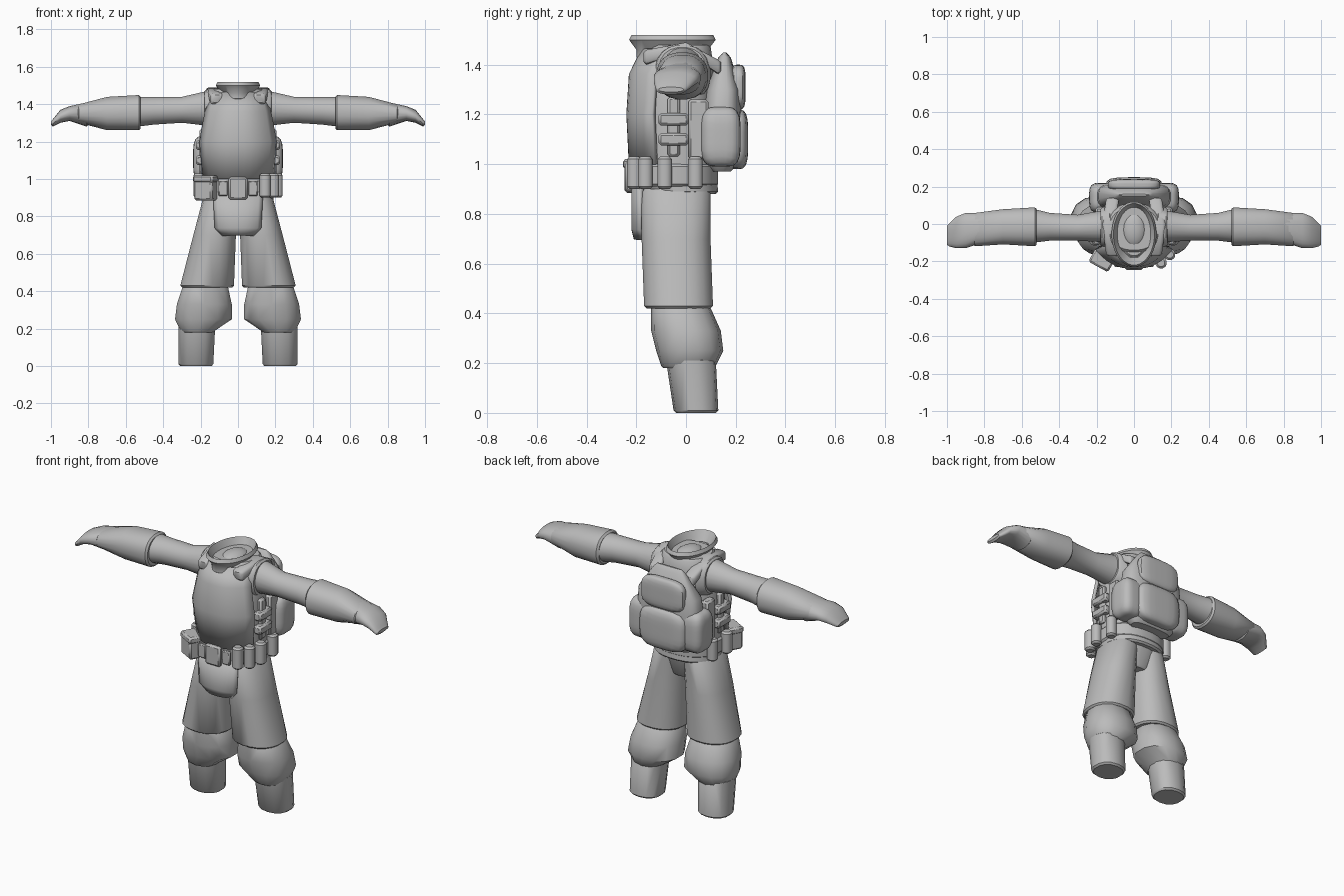
import bpy, bmesh, math
from mathutils import Matrix, Vector

cube = bpy.data.objects.get("Cube")
if cube:
    bpy.data.objects.remove(cube, do_unlink=True)

grey = bpy.data.materials.new("plain_grey")
grey.use_nodes = True
colour = (.5, .5, .5, 1)
grey.diffuse_color = colour
grey.node_tree.nodes["Principled BSDF"].inputs["Base Color"].default_value = colour


def finish(name, bm, sharp_angle=42):
    """Smooth the faces, keep steep edges sharp, and link the object."""
    bmesh.ops.recalc_face_normals(bm, faces=bm.faces)
    for face in bm.faces:
        face.smooth = True
    for edge in bm.edges:
        edge.smooth = edge.calc_face_angle(0) < math.radians(sharp_angle)
    mesh = bpy.data.meshes.new(name)
    bm.to_mesh(mesh)
    bm.free()
    mesh.materials.append(grey)
    obj = bpy.data.objects.new(name, mesh)
    bpy.context.collection.objects.link(obj)
    return obj


def pair(builder, name, *shape, **options):
    """Build a part on the model's left and mirror it to the right."""
    left = builder("left_" + name, *shape, **options)
    bm = bmesh.new()
    bm.from_mesh(left.data)
    for vert in bm.verts:
        vert.co.x = -vert.co.x
    finish("right_" + name, bm)


def signed_power(value, exponent):
    return math.copysign(abs(value) ** exponent, value)


def loft(name, axis, rings, sides=20, power=2.3, lip=.01):
    """Skin rounded sections (position, low a, high a, low b, high b), easing both ends."""
    def eased(ring, step):
        pos, a_low, a_high, b_low, b_high = ring
        rim = (pos, a_low + lip, a_high - lip, b_low + lip, b_high - lip)
        return [rim, (pos + step, *ring[1:])]

    first = eased(rings[0], lip)
    last = eased(rings[-1], -lip)
    bm = bmesh.new()
    loops = []
    for pos, a_low, a_high, b_low, b_high in first + rings[1:-1] + last[::-1]:
        loop = []
        for i in range(sides):
            angle = math.tau * (i + .5) / sides
            u = signed_power(math.cos(angle), 2 / power)
            v = signed_power(math.sin(angle), 2 / power)
            a = (a_low + a_high + u * (a_high - a_low)) / 2
            b = (b_low + b_high + v * (b_high - b_low)) / 2
            loop.append(bm.verts.new({"x": (pos, a, b), "y": (a, pos, b), "z": (a, b, pos)}[axis]))
        loops.append(loop)
    for low, high in zip(loops, loops[1:]):
        for i in range(sides):
            j = (i + 1) % sides
            bm.faces.new((low[i], low[j], high[j], high[i]))
    bm.faces.new(loops[0])
    bm.faces.new(loops[-1])
    return finish(name, bm)


def body(name, rings, **options):
    """Upright loft centred on the model: (height, half width, front, back)."""
    full = [(z, -half, half, front, back) for z, half, front, back in rings]
    return loft(name, "z", full, sides=28, **options)


def pillow(name, centre, radii, power=4):
    """Sphere squared off towards a box."""
    bm = bmesh.new()
    bmesh.ops.create_uvsphere(bm, u_segments=24, v_segments=16, radius=1)
    for vert in bm.verts:
        norm = sum(abs(c) ** power for c in vert.co) ** (1 / power)
        vert.co = Vector(centre) + Vector(radii) * Matrix.Identity(3) if norm == 0 else Vector(
            [mid + r * c / norm for mid, r, c in zip(centre, radii, vert.co)])
    return finish(name, bm)


def capsule(name, start, end, start_radius, end_radius):
    """Hull around two balls."""
    bm = bmesh.new()
    for point, radius in ((start, start_radius), (end, end_radius)):
        bmesh.ops.create_uvsphere(bm, u_segments=10, v_segments=6, radius=radius,
                                  matrix=Matrix.Translation(point))
    bmesh.ops.delete(bm, geom=bm.faces[:], context="FACES_KEEP_BOUNDARY")
    bmesh.ops.convex_hull(bm, input=bm.verts)
    return finish(name, bm)


def panel(name, rows, bow, thickness=.02, columns=12):
    """Bowed sheet from rows of (height, half width, front)."""
    bm = bmesh.new()
    grid = []
    for z, half, front in rows:
        spread = [2 * i / columns - 1 for i in range(columns + 1)]
        grid.append([bm.verts.new((s * half, front + bow * abs(s) ** 2.5, z)) for s in spread])
    for low, high in zip(grid, grid[1:]):
        for i in range(columns):
            bm.faces.new((low[i], low[i + 1], high[i + 1], high[i]))
    obj = finish(name, bm)
    solid = obj.modifiers.new("thickness", "SOLIDIFY")
    solid.thickness = thickness
    solid.offset = 0


def block(name, centre, size, turn=0, bevel=.01):
    """Bevelled box turned about the vertical axis."""
    bm = bmesh.new()
    bmesh.ops.create_cube(bm, size=1)
    bmesh.ops.scale(bm, vec=size, verts=bm.verts)
    bmesh.ops.bevel(bm, geom=bm.edges[:], offset=bevel, segments=1, affect="EDGES")
    bmesh.ops.rotate(bm, matrix=Matrix.Rotation(turn, 3, "Z"), verts=bm.verts)
    bmesh.ops.translate(bm, vec=centre, verts=bm.verts)
    return finish(name, bm)


# Torso with the jacket hem, and the hips
body("torso", [(.88, .19, -.18, .13), (1, .19, -.2, .12), (1.2, .19, -.2, .11),
               (1.4, .17, -.19, .11), (1.48, .14, -.15, .1)])
body("hips", [(.76, .1, -.12, .07), (.9, .18, -.18, .1)])

# Collar with a hollow top and a neck stump
body("collar", [(1.42, .1, -.2, .09), (1.46, .09, -.2, .09), (1.5, .12, -.23, .12),
                (1.52, .11, -.22, .11), (1.47, .08, -.18, .08)], power=2)
pillow("neck", (0, -.03, 1.45), (.07, .1, .05), power=2)

# Vest front, hanging flap and belt
panel("vest_front", [(1, .18, -.22), (1.2, .2, -.23), (1.36, .17, -.22), (1.46, .14, -.17)], bow=.1)
panel("groin_flap", [(.7, .08, -.2), (.74, .12, -.21), (.93, .13, -.21)], bow=.03)
body("belt", [(.91, .2, -.22, .13), (1, .2, -.22, .13)])
block("belt_buckle", (0, -.23, .95), (.1, .03, .12))
pair(block, "buckle_strap", (.08, -.22, .95), (.05, .02, .08), bevel=.005)

# Belt pouches: round ones along both sides, a big one at the right front
for i in range(4):
    angle = math.radians(25 * i - 55)
    x = .21 * signed_power(math.cos(angle), .67)
    y = .18 * signed_power(math.sin(angle), .67) - .05
    r = .03
    shape = ("z", [(z, x - r, x + r, y - r, y + r) for z in (.9, 1.03)])
    if i > 1:
        pair(loft, f"round_pouch_{i}", *shape, sides=12)
    else:
        loft(f"front_round_pouch_{i}", *shape, sides=12)
block("large_pouch", (-.17, -.19, .95), (.11, .08, .13), turn=-.5)
block("large_pouch_lid", (-.17, -.19, 1), (.12, .09, .04), turn=-.5)

# Side webbing of the vest
for i in range(2):
    pair(block, f"side_buckle_{i}", (.2, -.05, 1.1 + i * .08), (.05, .12, .05))
pair(block, "side_strap", (.19, -.05, 1.15), (.03, .05, .24))
pair(block, "side_plate", (.18, .05, 1.14), (.05, .08, .24))

# Arms
pair(loft, "shoulder_rim", "x", [(.12, -.13, .1, 1.25, 1.48), (.18, -.12, .09, 1.27, 1.48)])
pair(loft, "sleeve", "x", [(.12, -.1, .08, 1.28, 1.48), (.3, -.09, .05, 1.3, 1.44),
                           (.45, -.09, .06, 1.29, 1.44), (.54, -.1, .08, 1.28, 1.44)], power=2)
pair(loft, "forearm", "x", [(.52, -.12, .09, 1.26, 1.45), (.7, -.11, .08, 1.26, 1.44),
                            (.86, -.12, .06, 1.3, 1.4)])

# Hands with drooping fingers and a thumb
pair(loft, "palm", "x", [(.8, -.1, .06, 1.28, 1.41), (.9, -.13, .06, 1.31, 1.39),
                         (.95, -.13, .04, 1.3, 1.37), (1, -.12, 0, 1.28, 1.32)])
for i in range(4):
    y = i * .04 - .12
    pair(capsule, f"finger_{i}", (.92, y, 1.35), (.98 - i * .01, y, 1.3), .025, .02)
pair(capsule, "thumb", (.82, -.08, 1.3), (.92, -.16, 1.27), .035, .025)

# Legs: wide trouser legs, puffed knees and boots
pair(loft, "trouser_leg", "z", [(.42, .02, .31, -.17, .11), (.7, .01, .24, -.18, .1),
                                (.9, 0, .19, -.18, .1)])
pair(loft, "knee_puff", "z", [(.18, .12, .31, -.1, .12), (.25, .03, .34, -.12, .15),
                              (.33, .03, .33, -.14, .14), (.43, .05, .3, -.14, .1)], sides=14)
pair(loft, "boot", "z", [(0, .13, .32, -.05, .13), (.22, .12, .32, -.08, .12)], sides=14)

# Backpack with a raised upper panel, a lower pocket and side pockets
body("backpack", [(.97, .15, .08, .2), (1.1, .21, .05, .23), (1.3, .19, .08, .22),
                  (1.45, .1, .13, .18)], power=3, lip=.02)
pillow("pack_upper_panel", (0, .21, 1.31), (.14, .03, .09))
pillow("pack_lower_pocket", (0, .2, 1.1), (.15, .05, .12))
pair(pillow, "pack_side_pocket", (.17, .14, 1.11), (.07, .08, .12))

# Shoulder straps joining the vest to the backpack
pair(loft, "shoulder_strap", "y", [(-.17, .08, .15, 1.4, 1.46), (0, .1, .17, 1.45, 1.49),
                                   (.14, .08, .15, 1.36, 1.42)], sides=12, power=4)
